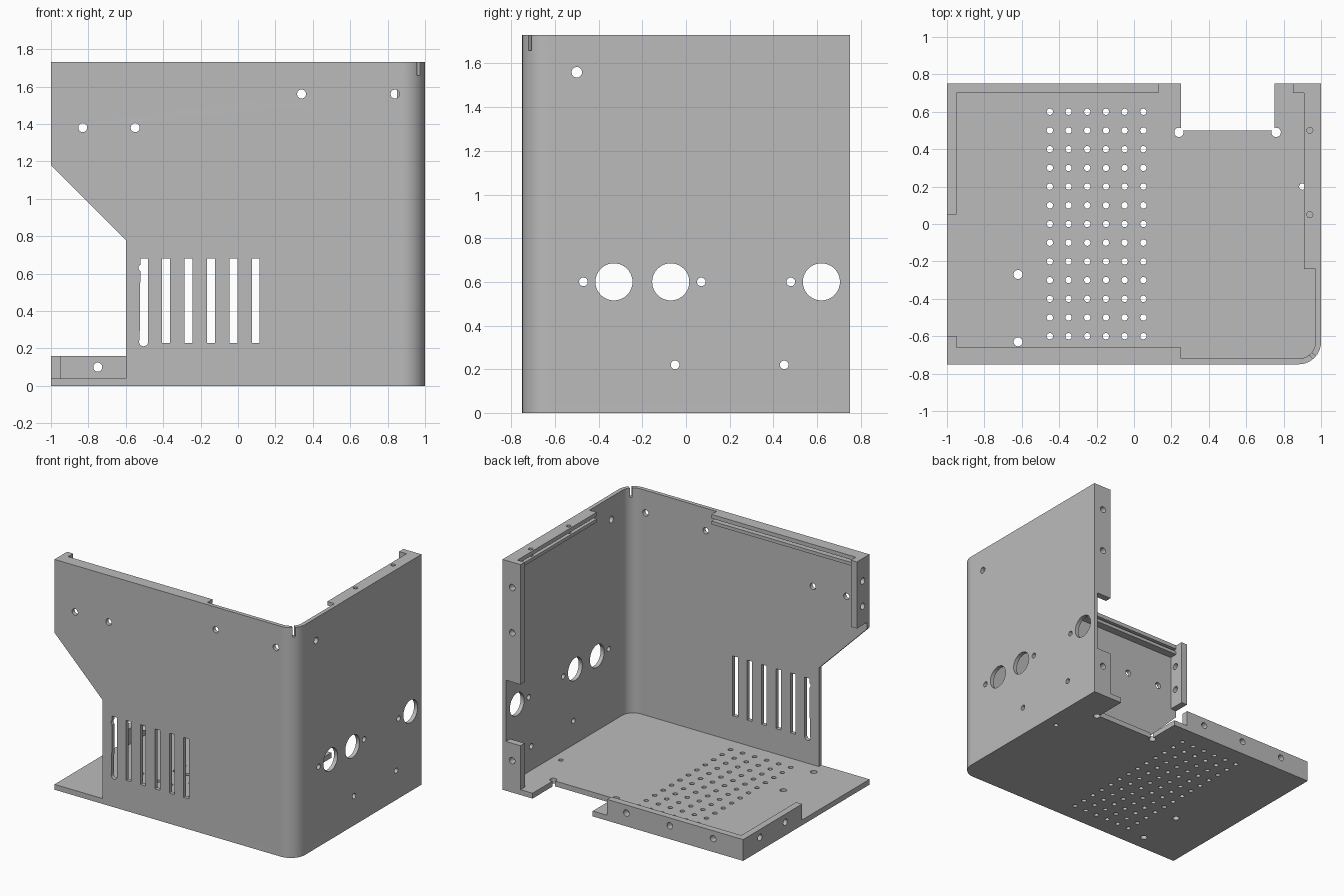
import bpy, bmesh
from math import radians, sin, cos

cube = bpy.data.objects.get("Cube")
if cube:
    bpy.data.objects.remove(cube, do_unlink=True)

GREY = (0.5, 0.5, 0.5, 1)
steel = bpy.data.materials.new("plain grey steel")
steel.use_nodes = True
steel.diffuse_color = GREY
steel.node_tree.nodes["Principled BSDF"].inputs["Base Color"].default_value = GREY

T = 0.03            # wall sheet
FLOOR = 0.04        # floor sheet
EDGE = 0.05         # folded edge flange
X, Y, H = 1.0, 0.75, 1.73
R = 0.12            # outer corner radius


def arc(cx, cy, r, a0, a1, n=12):
    angles = [radians(a0 + (a1 - a0) * i / n) for i in range(n + 1)]
    return [(cx + r * cos(a), cy + r * sin(a)) for a in angles]


def hole(cx, cy, r=0.024, n=24):
    return arc(cx, cy, r, 0, 360, n)[:-1]


def rect(u0, v0, u1, v1):
    return [(u0, v0), (u1, v0), (u1, v1), (u0, v1)]


def plate(name, outline, axis, lo, hi, holes=()):
    """Flat sheet with holes, spanning lo..hi along its axis."""
    curve = bpy.data.curves.new(name, 'CURVE')
    curve.dimensions = '2D'
    curve.fill_mode = 'BOTH'
    curve.extrude = (hi - lo) / 2
    for loop in [outline, *holes]:
        spline = curve.splines.new('POLY')
        spline.points.add(len(loop) - 1)
        for point, (u, v) in zip(spline.points, loop):
            point.co = (u, v, 0, 1)
        spline.use_cyclic_u = True
    temp = bpy.data.objects.new(name + " profile", curve)
    bpy.context.collection.objects.link(temp)
    bpy.context.view_layer.update()
    deps = bpy.context.evaluated_depsgraph_get()
    mesh = bpy.data.meshes.new_from_object(temp.evaluated_get(deps))
    bpy.data.objects.remove(temp, do_unlink=True)
    bpy.data.curves.remove(curve)

    bm = bmesh.new()
    bm.from_mesh(mesh)
    mid = (lo + hi) / 2
    for vert in bm.verts:
        u, v, w = vert.co
        w += mid
        vert.co = {'x': (w, u, v), 'y': (u, w, v), 'z': (u, v, w)}[axis]
    bmesh.ops.remove_doubles(bm, verts=bm.verts, dist=0.0001)
    bmesh.ops.recalc_face_normals(bm, faces=bm.faces)
    for face in bm.faces:
        face.smooth = True
        face.material_index = 0
    bm.to_mesh(mesh)
    bm.free()
    mesh.set_sharp_from_angle(angle=radians(30))
    mesh.materials.clear()
    mesh.materials.append(steel)
    mesh.name = name
    obj = bpy.data.objects.new(name, mesh)
    bpy.context.collection.objects.link(obj)
    return obj


# Floor: rounded corner, rear notch with relief holes, vent grid
floor_outline = (
    [(-X, -Y)] + arc(X - R, R - Y, R, -90, 0) + [(X, Y), (0.75, Y)]
    + arc(0.76, 0.49, 0.025, 113.6, -203.6, 18)
    + arc(0.24, 0.49, 0.025, 23.6, -293.6, 18)
    + [(0.25, Y), (-X, Y)])
vents = [hole(-0.45 + 0.1 * i, -0.6 + 0.1 * j, 0.017, 16)
         for i in range(6) for j in range(13)]
mounts = [hole(-0.62, -0.27), hole(-0.62, -0.63), hole(0.9, 0.2, 0.017)]
plate("floor", floor_outline, 'z', 0, FLOOR, vents + mounts)

# Upright flanges of the floor
plate("floor_back_flange", rect(-X, FLOOR, 0.13, 0.16), 'y', Y - EDGE, Y,
      [hole(x, 0.1) for x in (-0.75, -0.39, -0.03)])
plate("floor_side_flange", rect(0.05, FLOOR, Y - EDGE, 0.16), 'x', -X, EDGE - X,
      [hole(y, 0.1) for y in (0.25, 0.55)])

# Front wall: cut-away side, slots, screw holes
slots = [rect(-0.385 + 0.12 * i - 0.021, 0.23, -0.385 + 0.12 * i + 0.021, 0.68)
         for i in range(5)]
first_slot = ([(-0.48, 0.68), (-0.522, 0.68)] + arc(-0.512, 0.63, 0.02, 120, 240, 8)
              + arc(-0.505, 0.235, 0.024, 150, 360, 12) + [(-0.48, 0.25)])
front_outline = [(-0.6, FLOOR), (X - R, FLOOR), (X - R, H), (-X, H),
                 (-X, 1.18), (-0.6, 0.78)]
front_holes = [hole(-0.83, 1.38), hole(-0.55, 1.38), hole(0.34, 1.56), hole(0.84, 1.56)]
plate("front_wall", front_outline, 'y', -Y, T - Y, slots + [first_slot] + front_holes)

# Side wall: round ports and screw holes
ports = [hole(y, 0.6, 0.085, 40) for y in (-0.33, -0.07, 0.62)]
screws = [hole(y, 0.6, 0.02) for y in (-0.47, 0.07, 0.48)]
screws += [hole(y, 0.22, 0.02) for y in (-0.05, 0.45)] + [hole(-0.5, 1.56)]
plate("side_wall", rect(R - Y, FLOOR, Y, H), 'x', X - T, X, ports + screws)


# Rounded corner between the walls, split by a relief slit at the top
def bend(name, a0, a1, z0, z1):
    outer = arc(X - R, R - Y, R, a0, a1)
    inner = arc(X - R, R - Y, R - T, a1, a0)
    plate(name, outer + inner, 'z', z0, z1)


SLIT = 1.66
bend("corner_bend", -90, 0, FLOOR, SLIT)
bend("corner_top_front", -90, -50, SLIT, H)
bend("corner_top_side", -40, 0, SLIT, H)

# Folded top edges with a second lip below
for part, z0, z1 in (("top_flange", H - T, H), ("lower_lip", 1.655, 1.68)):
    plate("front_" + part, rect(EDGE - X, T - Y, 0.25, -0.66), 'z', z0, z1)
    plate("side_" + part, rect(0.91, -0.24, X - T, Y - EDGE), 'z', z0, z1,
          [hole(0.94, y, 0.016) for y in (0.05, 0.5)])

# Upright end flanges of both walls
plate("front_end_flange", rect(T - Y, 1.23, -0.6, H), 'x', -X, EDGE - X,
      [hole(-0.67, z) for z in (1.37, 1.56)])
plate("side_end_flange_upper", rect(0.85, 0.83, X - T, H), 'y', Y - EDGE, Y,
      [hole(0.92, z) for z in (1.2, 1.54)])
plate("side_end_flange_lower", rect(0.85, FLOOR, X - T, 0.37), 'y', Y - EDGE, Y,
      [hole(0.92, 0.24)])
